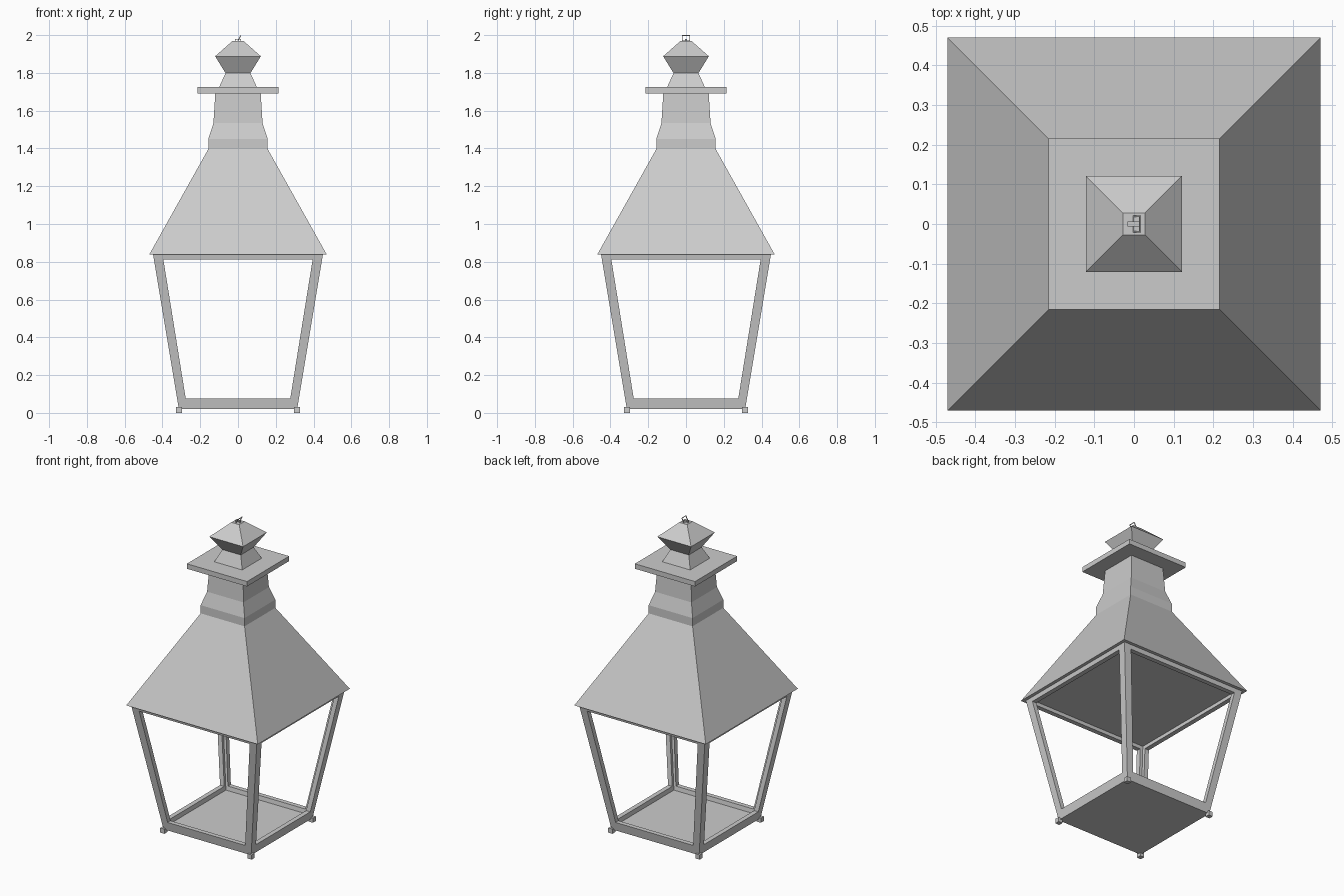
import bpy, bmesh
from math import radians
from mathutils import Matrix, Vector

if "Cube" in bpy.data.objects:
    bpy.data.objects.remove(bpy.data.objects["Cube"])


def finish(name, bm):
    bmesh.ops.remove_doubles(bm, verts=bm.verts, dist=1e-5)
    bmesh.ops.recalc_face_normals(bm, faces=bm.faces)
    mesh = bpy.data.meshes.new(name)
    bm.to_mesh(mesh)
    bm.free()
    obj = bpy.data.objects.new(name, mesh)
    bpy.context.collection.objects.link(obj)
    return obj


def square_loft(name, profile):
    """Closed square solid from (half width, z) steps."""
    bm = bmesh.new()
    rings = [[bm.verts.new((sx * h, sy * h, z))
              for sx, sy in ((-1, -1), (1, -1), (1, 1), (-1, 1))]
             for h, z in profile]
    for a, b in zip(rings, rings[1:]):
        for i in range(4):
            j = (i + 1) % 4
            bm.faces.new((a[i], a[j], b[j], b[i]))
    bm.faces.new(rings[0][::-1])
    bm.faces.new(rings[-1])
    return finish(name, bm)


def box(name, centre, size, tilt=0.0, pivot=(0, 0, 0)):
    bm = bmesh.new()
    m = (Matrix.Translation(pivot) @ Matrix.Rotation(radians(tilt), 4, 'Y')
         @ Matrix.Translation(centre) @ Matrix.Diagonal((*size, 1)))
    bmesh.ops.create_cube(bm, size=1, matrix=m)
    return finish(name, bm)


# Window frame: one tapered side, repeated around the lantern
Z0, Z1, SILL, HEAD, T = 0.02, 0.841, 0.077, 0.811, 0.03


def half(z):
    return 0.313 + (z - Z0) * (0.45 - 0.313) / (Z1 - Z0)


bm = bmesh.new()
for k in range(4):
    turn = Matrix.Rotation(radians(90 * k), 3, 'Z')

    def loop(corners, inset, mitre):
        return [bm.verts.new(turn @ Vector((s * (w - mitre), -(half(z) - inset), z)))
                for s, w, z in corners]

    edge = [(-1, half(Z0), Z0), (1, half(Z0), Z0), (1, half(Z1), Z1), (-1, half(Z1), Z1)]
    hole = [(-1, 0.277, SILL), (1, 0.277, SILL), (1, 0.395, HEAD), (-1, 0.395, HEAD)]
    oe, oh = loop(edge, 0, 0), loop(hole, 0, 0)
    ie, ih = loop(edge, T, T), loop(hole, T, 0)
    for i in range(4):
        j = (i + 1) % 4
        bm.faces.new((oe[i], oe[j], oh[j], oh[i]))
        bm.faces.new((ie[j], ie[i], ih[i], ih[j]))
        bm.faces.new((oh[i], oh[j], ih[j], ih[i]))
    for i, j in ((0, 1), (2, 3)):
        bm.faces.new((oe[j], oe[i], ie[i], ie[j]))
finish("window_frame", bm)

# Floor plate and corner feet
square_loft("floor_plate", [(half(Z0) - 0.005, Z0), (half(0.05) - 0.005, 0.05)])
for sx in (-1, 1):
    for sy in (-1, 1):
        box("foot", (sx * 0.312, sy * 0.312, 0.019), (0.03, 0.03, 0.03)).location.z = -0.004

# Roof with stepped chimney
square_loft("roof", [(0.47, 0.838), (0.157, 1.397), (0.157, 1.45),
                     (0.13, 1.534), (0.12, 1.694)])
square_loft("chimney_plate", [(0.215, 1.692), (0.215, 1.724)])
square_loft("finial", [(0.1, 1.724), (0.066, 1.799), (0.121, 1.888), (0.028, 1.97)])

# Hanging staple and tilted square ring
W = 0.004
box("staple_top", (0, 0, 1.978), (0.034, 0.012, W))
for s in (-1, 1):
    box("staple_leg", (s * 0.015, 0, 1.973), (W, 0.012, 0.01))
P = (-0.002, 0, 1.966)
for s in (-1, 1):
    box("ring_side", (0, s * 0.02, 0.019), (W, W, 0.038), 28, P)
for z in (0.002, 0.036):
    box("ring_bar", (0, 0, z), (W, 0.04, W), 28, P)
